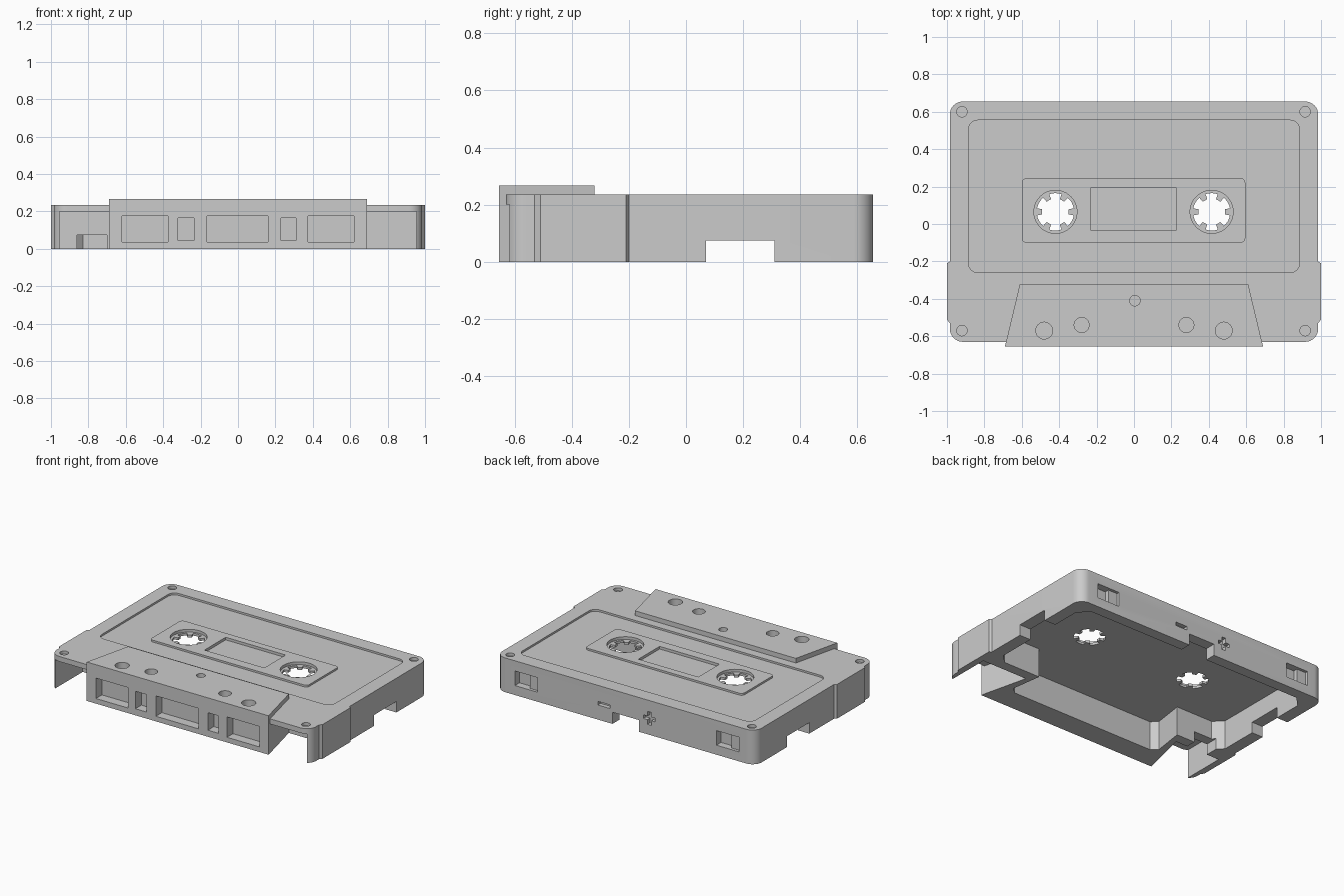
import bpy, bmesh
from math import sin, cos, radians, tan, pi
from mathutils import Vector

cube = bpy.data.objects.get("Cube")
if cube:
    bpy.data.objects.remove(cube, do_unlink=True)

TOP, CEILING, RAISED = 0.235, 0.2, 0.267
BELOW, ABOVE = -0.1, 0.4


def prism(name, points, z0, z1):
    """Extrude a counter-clockwise outline between two heights."""
    bm = bmesh.new()
    base = bm.faces.new([bm.verts.new((x, y, z0)) for x, y in points])
    res = bmesh.ops.extrude_face_region(bm, geom=[base])
    top = [v for v in res["geom"] if isinstance(v, bmesh.types.BMVert)]
    bmesh.ops.translate(bm, verts=top, vec=(0, 0, z1 - z0))
    bmesh.ops.recalc_face_normals(bm, faces=bm.faces)
    mesh = bpy.data.meshes.new(name)
    bm.to_mesh(mesh)
    bm.free()
    obj = bpy.data.objects.new(name, mesh)
    bpy.context.collection.objects.link(obj)
    return obj


def rect(x0, x1, y0, y1):
    return [(x0, y0), (x1, y0), (x1, y1), (x0, y1)]


def circle(x, y, r, n=32):
    return [(x + r * cos(2 * pi * i / n), y + r * sin(2 * pi * i / n)) for i in range(n)]


def fillet(corners, steps=8):
    """Outline with a rounded corner wherever (x, y, r) has a radius."""
    out = []
    for i, (x, y, r) in enumerate(corners):
        p = Vector((x, y))
        if not r:
            out.append((x, y))
            continue
        a = (Vector(corners[i - 1][:2]) - p).normalized()
        b = (Vector(corners[(i + 1) % len(corners)][:2]) - p).normalized()
        half = a.angle(b) / 2
        centre = p + (a + b).normalized() * (r / sin(half))
        start = (p + a * (r / tan(half)) - centre).normalized()
        end = (p + b * (r / tan(half)) - centre).normalized()
        for k in range(steps + 1):
            q = centre + r * start.slerp(end, k / steps)
            out.append((q.x, q.y))
    return out


def round_rect(x0, x1, y0, y1, r):
    return fillet([(x, y, r) for x, y in rect(x0, x1, y0, y1)])


def mirrored(half):
    """Complete an outline whose +x half runs from front to back."""
    return half + [(-p[0],) + tuple(p[1:]) for p in reversed(half)]


def combine(target, tool, operation="DIFFERENCE"):
    mod = target.modifiers.new("combine", "BOOLEAN")
    mod.operation, mod.solver, mod.object = operation, "EXACT", tool
    bpy.context.view_layer.objects.active = target
    bpy.ops.object.modifier_apply(modifier=mod.name)
    bpy.data.objects.remove(tool, do_unlink=True)


def cut(points, z0, z1):
    combine(shell, prism("cutter", points, z0, z1))


def add(points, z0, z1):
    combine(shell, prism("addition", points, z0, z1), "UNION")


# Outer shell with rounded corners and side grips
shell = prism("cassette_shell", fillet(mirrored([
    (0.985, -0.63, 0.07), (0.985, -0.53, 0), (1.0, -0.51, 0),
    (1.0, -0.21, 0), (0.985, -0.2, 0), (0.985, 0.655, 0.07)])), 0, TOP)

# Raised tape head block along the front edge
add(mirrored([(0.69, -0.655), (0.61, -0.32)]), 0, RAISED)

# Hollow underside
cut(mirrored([(0.55, -0.5), (0.59, -0.46), (0.56, -0.25), (0.84, -0.25),
              (0.9, -0.19), (0.9, 0.51), (0.83, 0.58)]), BELOW, CEILING)

# Open front corners beside the head block
for side in (1, -1):
    pocket = [(0.702, -0.7), (0.955, -0.7), (0.955, -0.32), (0.61, -0.32)]
    cut([(side * x, y) for x, y in pocket], BELOW, CEILING)

# Notches in the bottom edge: both sides, back, inner wall
cut(rect(-1.1, 1.1, 0.07, 0.31), BELOW, 0.075)
cut(rect(-0.1, 0.1, 0.5, 0.8), BELOW, 0.08)
cut(rect(-0.86, -0.7, -0.4, -0.2), BELOW, 0.075)

# Sunken label area, hub panel and clear window
cut(round_rect(-0.885, 0.885, -0.26, 0.555, 0.05), 0.222, ABOVE)
add(round_rect(-0.6, 0.595, -0.1, 0.245, 0.025), 0.21, TOP)
cut(rect(-0.23, 0.225, -0.035, 0.195), 0.217, ABOVE)

# Drive hubs: round seat and a toothed hole right through
for x in (-0.42, 0.415):
    cut(circle(x, 0.065, 0.115, 48), 0.216, ABOVE)
    gear = []
    for tooth in range(6):
        a = tooth * 60
        profile = [(-11, 0.072), (11, 0.072)] + [(d, 0.1) for d in (11, 20, 30, 40, 49)]
        gear += [(x + r * cos(radians(a + d)), 0.065 + r * sin(radians(a + d)))
                 for d, r in profile]
    cut(gear, BELOW, ABOVE)

# Screw holes in the corners
for x in (-0.92, 0.915):
    for y in (-0.57, 0.6):
        cut(circle(x, y, 0.028, 24), TOP - 0.02, ABOVE)

# Locating holes in the head block
for x, y, r in [(-0.48, -0.57, 0.045), (0.48, -0.57, 0.045), (-0.28, -0.54, 0.04),
                (0.28, -0.54, 0.04), (0.005, -0.41, 0.028)]:
    cut(circle(x, y, r), RAISED - 0.045, ABOVE)

# Head windows in the front face
for x0, x1, z0, z1 in [(-0.62, -0.375, 0.035, 0.175), (-0.32, -0.235, 0.045, 0.165),
                       (-0.165, 0.16, 0.035, 0.175), (0.23, 0.31, 0.045, 0.165),
                       (0.375, 0.62, 0.035, 0.175)]:
    cut(rect(x0, x1, -0.8, -0.59), z0, z1)

# Stepped tab recesses in the back face
for x in (0.755, -0.775):
    cut(rect(x - 0.085, x + 0.085, 0.635, 0.8), 0.065, 0.165)
    cut(rect(x - 0.015, x + 0.085, 0.605, 0.8), 0.065, 0.165)

# Minus and plus marks sunk into the back face
cut(rect(0.12, 0.21, 0.625, 0.8), 0.1, 0.125)
cut(rect(-0.225, -0.135, 0.625, 0.8), 0.1, 0.125)
cut(rect(-0.195, -0.165, 0.625, 0.8), 0.068, 0.157)

# Single grey plastic
grey = bpy.data.materials.new("grey_plastic")
grey.use_nodes = True
colour = (0.6, 0.6, 0.6, 1)
grey.diffuse_color = colour
grey.node_tree.nodes["Principled BSDF"].inputs["Base Color"].default_value = colour
shell.data.materials.clear()
shell.data.materials.append(grey)

bpy.ops.object.select_all(action="DESELECT")
shell.select_set(True)
bpy.context.view_layer.objects.active = shell
bpy.ops.object.shade_smooth_by_angle(angle=radians(30))
